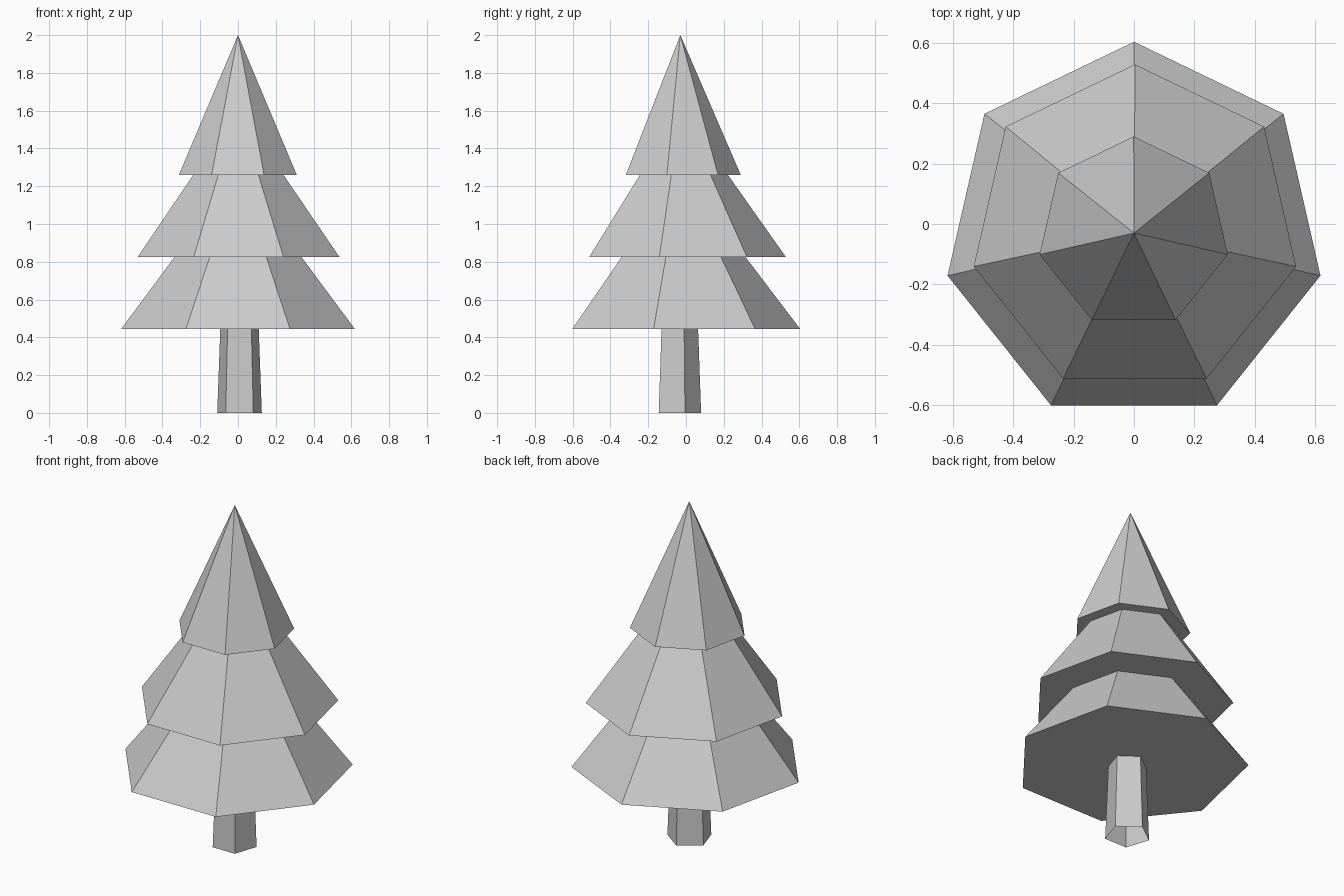
import bpy, bmesh
from math import sin, cos, tau

if "Cube" in bpy.data.objects:
    bpy.data.objects.remove(bpy.data.objects["Cube"])


def tapered(name, sides, bottom, top, fill_bottom):
    """Flat-sided taper; each end is (x, y, z, radius), with a corner towards +y."""
    bm = bmesh.new()

    def ring(x, y, z, r):
        if r == 0:
            return [bm.verts.new((x, y, z))] * sides
        return [bm.verts.new((x - r * sin(tau * i / sides),
                              y + r * cos(tau * i / sides), z))
                for i in range(sides)]

    low, high = ring(*bottom), ring(*top)
    for i in range(sides):
        j = (i + 1) % sides
        corners = [low[i], low[j], high[j], high[i]]
        bm.faces.new(list(dict.fromkeys(corners)))   # triangle at a point
    if fill_bottom:
        bm.faces.new(low[::-1])
    mesh = bpy.data.meshes.new(name)
    bm.to_mesh(mesh)
    bm.free()
    obj = bpy.data.objects.new(name, mesh)
    bpy.context.collection.objects.link(obj)
    return obj


# Five-sided trunk, open underneath
tapered("trunk", 5, (0.008, -0.044, 0, 0.124), (0.008, -0.043, 0.445, 0.107), False)

# Seven-sided foliage tiers, each running up to the underside of the next
tapered("lower_foliage", 7, (0, -0.03, 0.445, 0.634), (0, -0.03, 0.825, 0.345), True)
tapered("middle_foliage", 7, (0.003, -0.019, 0.825, 0.548), (0.002, -0.023, 1.26, 0.245), True)
tapered("top_foliage", 7, (-0.001, -0.03, 1.26, 0.32), (0, -0.03, 2.0, 0), True)
